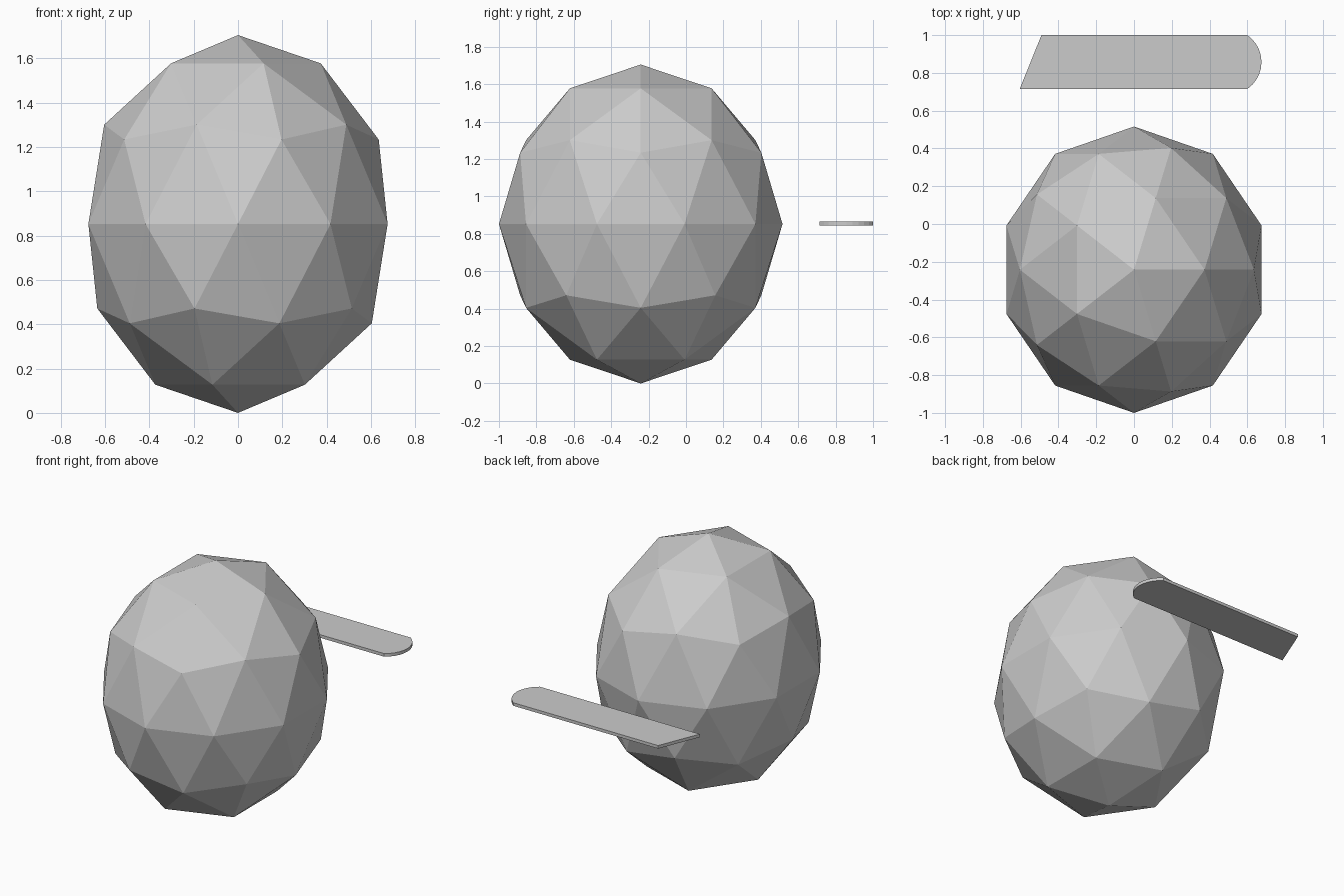
import bpy, bmesh, math

if "Cube" in bpy.data.objects:
    bpy.data.objects.remove(bpy.data.objects["Cube"])

# Faceted egg-shaped body: squashed low-poly icosphere standing on the ground
bpy.ops.mesh.primitive_ico_sphere_add(subdivisions=2, radius=1)
body = bpy.context.object
body.name = "body"
for v in body.data.vertices:
    v.co = (v.co.x * 0.71, v.co.y * 0.758, v.co.z * 0.8525)
body.location = (0, -0.242, 0.8525)

# Flat blade behind the body: slanted left end, shallow rounded right end
Y0, Y1, XR, BULGE = 0.715, 1.0, 0.6, 0.075
Z0, THICK = 0.844, 0.021
half, mid = (Y1 - Y0) / 2, (Y0 + Y1) / 2
radius = (BULGE ** 2 + half ** 2) / (2 * BULGE)
centre_x = XR + BULGE - radius
spread = math.asin(half / radius)
STEPS = 10
arc = [(centre_x + radius * math.cos(a), mid + radius * math.sin(a))
       for a in (spread * (2 * i / STEPS - 1) for i in range(STEPS + 1))]
outline = [(-0.605, Y0)] + arc + [(-0.49, Y1)]

bm = bmesh.new()
face = bm.faces.new([bm.verts.new((x, y, Z0)) for x, y in outline])
top = bmesh.ops.extrude_face_region(bm, geom=[face])["geom"]
bmesh.ops.translate(bm, vec=(0, 0, THICK),
                    verts=[g for g in top if isinstance(g, bmesh.types.BMVert)])
bmesh.ops.recalc_face_normals(bm, faces=bm.faces)
mesh = bpy.data.meshes.new("blade")
bm.to_mesh(mesh)
bm.free()
blade = bpy.data.objects.new("blade", mesh)
bpy.context.collection.objects.link(blade)
